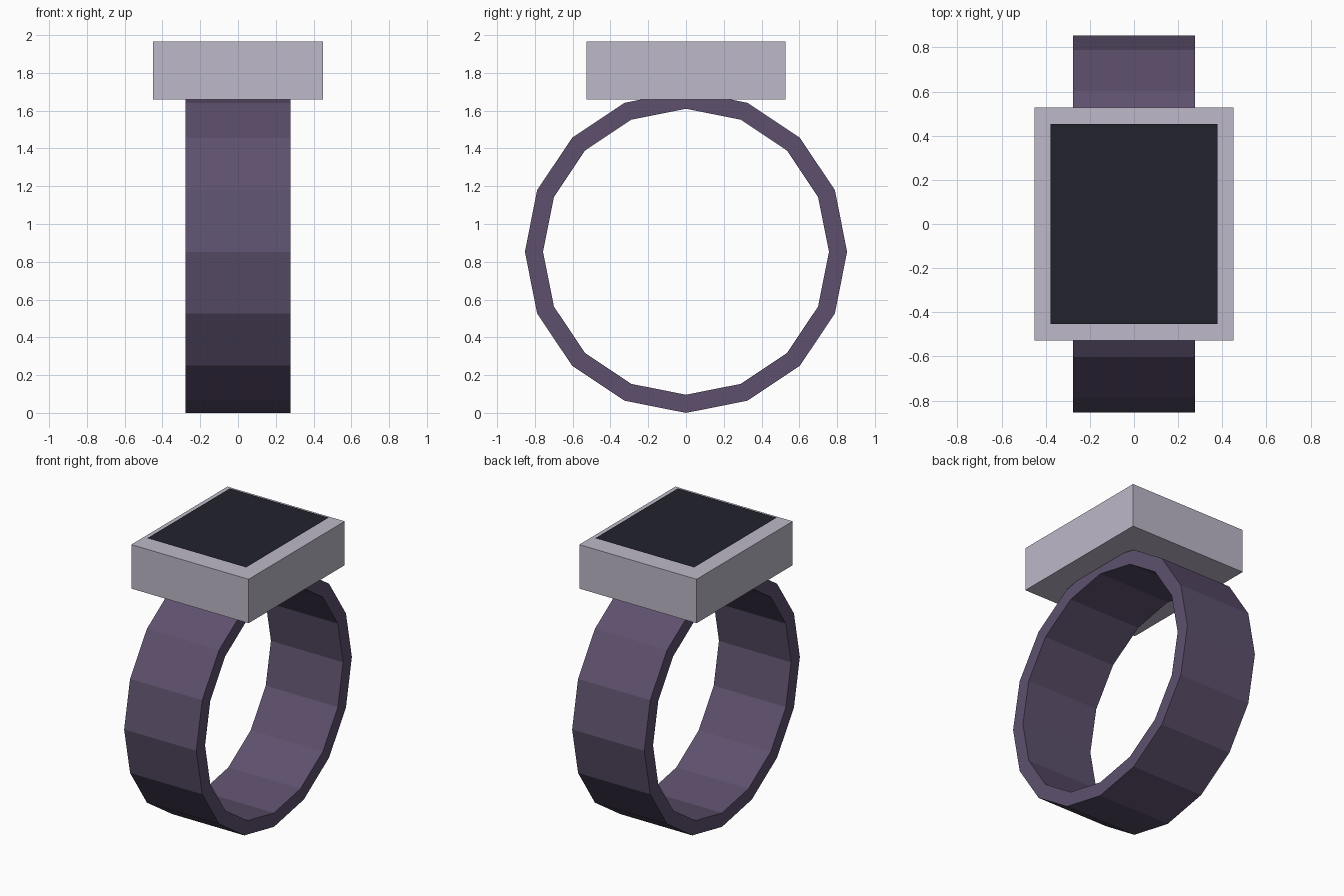
import bpy, bmesh, math

if "Cube" in bpy.data.objects:
    bpy.data.objects.remove(bpy.data.objects["Cube"])


def material(name, srgb):
    m = bpy.data.materials.new(name)
    lin = [((c / 255 + 0.055) / 1.055) ** 2.4 for c in srgb]
    m.diffuse_color = (*lin, 1)
    m.use_nodes = True
    m.node_tree.nodes["Principled BSDF"].inputs["Base Color"].default_value = m.diffuse_color
    return m


def add_object(name, bm, mat):
    bmesh.ops.recalc_face_normals(bm, faces=bm.faces[:])
    mesh = bpy.data.meshes.new(name)
    bm.to_mesh(mesh)
    bm.free()
    mesh.materials.append(mat)
    ob = bpy.data.objects.new(name, mesh)
    bpy.context.collection.objects.link(ob)
    return ob


purple = material("dusty purple", (93, 80, 109))
silver = material("pale silver", (189, 184, 200))
black = material("screen black", (34, 34, 45))

# Strap: 16-sided flat-faced ring around the x axis
SIDES, OUTER, INNER, HALF_W = 16, 0.853, 0.757, 0.277
bm = bmesh.new()
section = [(OUTER, -HALF_W), (OUTER, HALF_W), (INNER, HALF_W), (INNER, -HALF_W)]
rings = []
for i in range(SIDES):
    a = 2 * math.pi * i / SIDES
    rings.append([bm.verts.new((x, r * math.cos(a), OUTER + r * math.sin(a)))
                  for r, x in section])
for i in range(SIDES):
    p, q = rings[i], rings[(i + 1) % SIDES]
    for j in range(4):
        k = (j + 1) % 4
        bm.faces.new((p[j], p[k], q[k], q[j]))
add_object("strap", bm, purple)

# Watch case: plain box overlapping the top of the strap
bm = bmesh.new()
bmesh.ops.create_cube(bm, size=1)
bmesh.ops.scale(bm, vec=(0.90, 1.054, 0.305), verts=bm.verts[:])
bmesh.ops.translate(bm, vec=(0, 0, 1.8125), verts=bm.verts[:])
add_object("watch_case", bm, silver)

# Screen: thin sheet just above the case
bm = bmesh.new()
bmesh.ops.create_grid(bm, x_segments=1, y_segments=1, size=0.5)
bmesh.ops.scale(bm, vec=(0.758, 0.904, 1), verts=bm.verts[:])
bmesh.ops.translate(bm, vec=(0, 0, 2.0), verts=bm.verts[:])
add_object("screen", bm, black)
